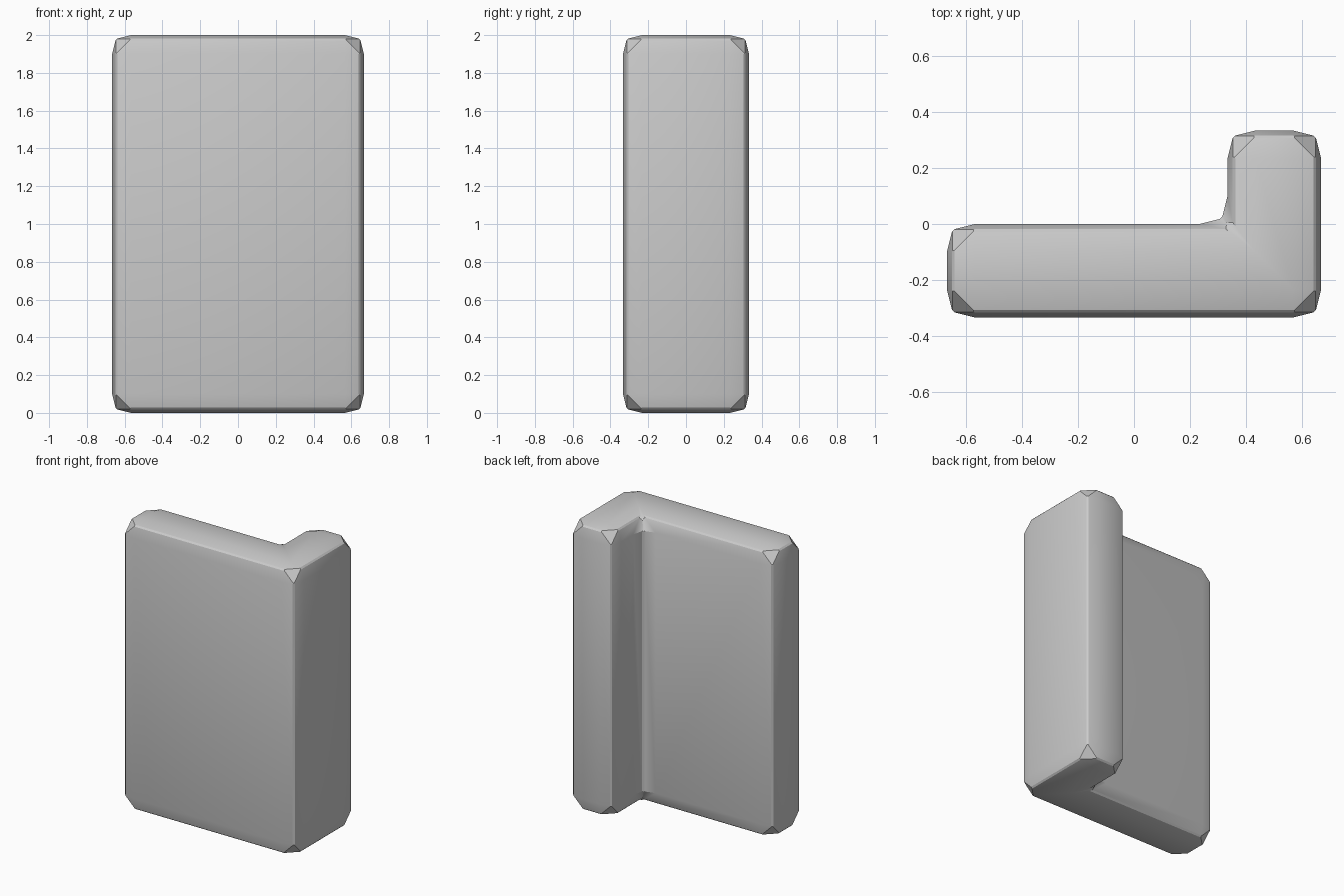
import bpy, bmesh, math
from mathutils import Vector

if "Cube" in bpy.data.objects:
    bpy.data.objects.remove(bpy.data.objects["Cube"])

H = 2.0
T = 1 / 3
profile = [(-2*T, -T), (2*T, -T), (2*T, T), (T, T), (T, 0), (-2*T, 0)]
BEVEL = 0.1

# L-shaped wall block: extruded profile
bm = bmesh.new()
base = bm.faces.new([bm.verts.new((x, y, 0)) for x, y in profile])
ext = bmesh.ops.extrude_face_region(bm, geom=[base], use_keep_orig=True)
bmesh.ops.translate(bm, vec=(0, 0, H),
                    verts=[g for g in ext['geom'] if isinstance(g, bmesh.types.BMVert)])
bmesh.ops.recalc_face_normals(bm, faces=bm.faces[:])

# Wide soft bevel made of two shallow strips per edge
bmesh.ops.bevel(bm, geom=bm.edges[:], offset=BEVEL, offset_type='OFFSET',
                segments=2, profile=0.64, affect='EDGES', clamp_overlap=False)

# Cut the outer corners to flat triangles
for i, (x, y) in enumerate(profile):
    if i == 4:
        continue
    for z in (0, H):
        corner = Vector((x, y, z))
        near = [v for v in bm.verts
                if max(abs(c) for c in v.co - corner) < BEVEL * 0.75]
        if len(near) != 1 or len(near[0].link_edges) != 3:
            continue
        centre = near[0]
        mids = [e.other_vert(centre) for e in centre.link_edges]
        bmesh.ops.connect_verts(bm, verts=mids)
        centre.co = sum((m.co for m in mids), Vector()) / 3
        bmesh.ops.dissolve_verts(bm, verts=[centre])

# Narrow chamfer along the remaining ridges
ridges = [e for e in bm.edges
          if len(e.link_faces) == 2 and e.calc_face_angle() > math.radians(45)]
bmesh.ops.bevel(bm, geom=ridges, offset=0.008, offset_type='OFFSET',
                segments=1, profile=0.5, affect='EDGES', clamp_overlap=True)
bmesh.ops.recalc_face_normals(bm, faces=bm.faces[:])

mesh = bpy.data.meshes.new("corner_wall_block")
bm.to_mesh(mesh)
bm.free()
obj = bpy.data.objects.new("corner_wall_block", mesh)
bpy.context.collection.objects.link(obj)
bpy.context.view_layer.objects.active = obj
obj.select_set(True)
bpy.ops.object.shade_smooth_by_angle(angle=math.radians(30))
